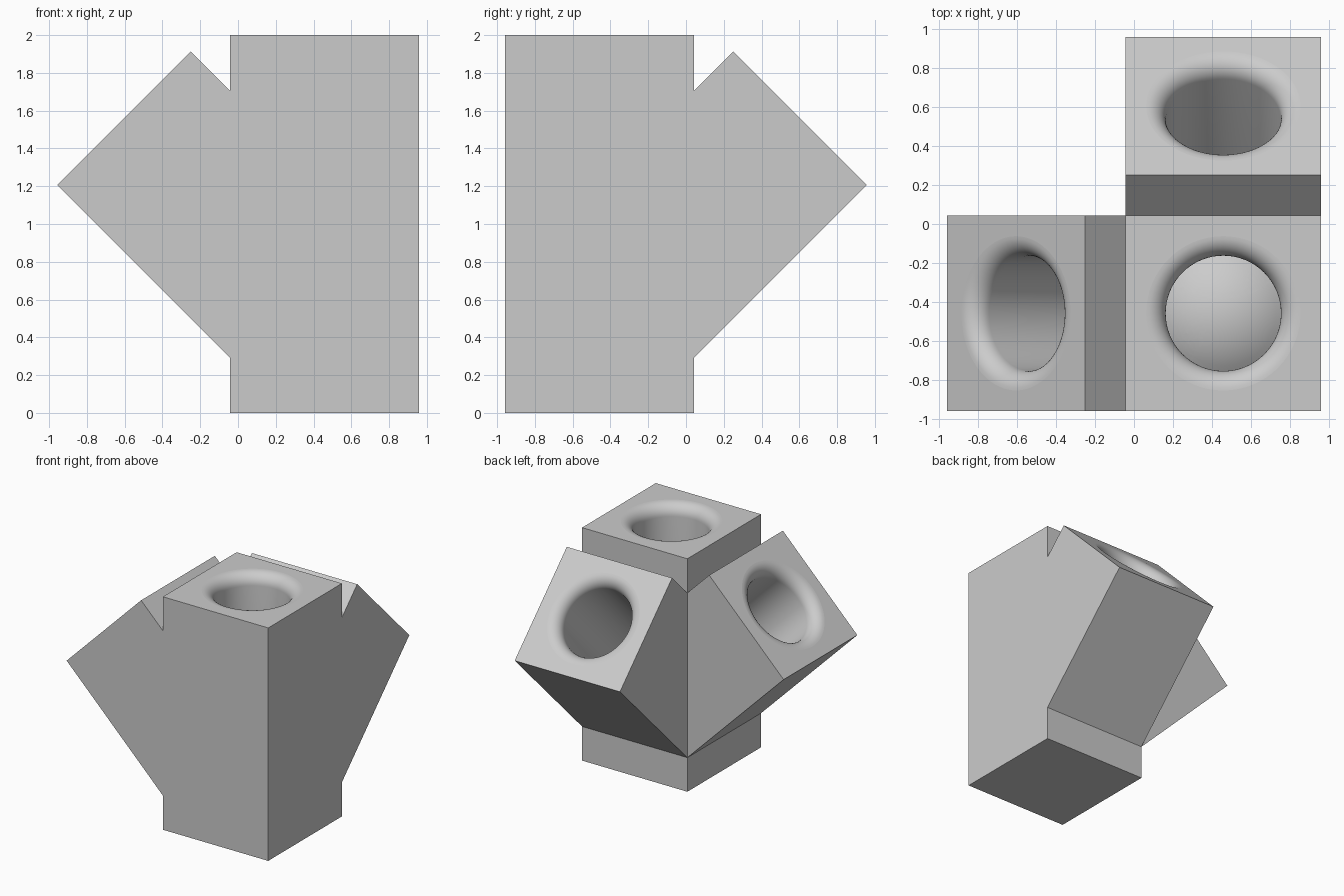
import bpy, bmesh, math
from mathutils import Matrix, Vector

if "Cube" in bpy.data.objects:
    bpy.data.objects.remove(bpy.data.objects["Cube"], do_unlink=True)

HUB = Vector((0.457, -0.457, 0.5))   # point where the three arm axes meet
REACH = 1.5                          # hub to arm mouth
BORE, FILLET, BALL = 0.295, 0.1, 0.5

grey = bpy.data.materials.new("plain_grey")
grey.use_nodes = True
colour = (0.6, 0.6, 0.6, 1)
grey.diffuse_color = colour
grey.node_tree.nodes["Principled BSDF"].inputs["Base Color"].default_value = colour


def make_object(name, bm, turn):
    bmesh.ops.recalc_face_normals(bm, faces=bm.faces)
    bm.transform(Matrix.Translation(HUB) @ turn)
    mesh = bpy.data.meshes.new(name)
    bm.to_mesh(mesh)
    bm.free()
    mesh.materials.append(grey)
    obj = bpy.data.objects.new(name, mesh)
    bpy.context.collection.objects.link(obj)
    return obj


def arm(name, turn, bottom):
    """Square bar from the bottom height up to the mouth, along its own z."""
    bm = bmesh.new()
    bmesh.ops.create_cube(bm, size=1)
    bmesh.ops.scale(bm, vec=(1, 1, REACH - bottom), verts=bm.verts)
    bmesh.ops.translate(bm, vec=(0, 0, (REACH + bottom) / 2), verts=bm.verts)
    return make_object(name, bm, turn)


def bore_cutter(name, turn, segments=64, steps=10):
    """Lathed bore with a rounded mouth and a domed floor."""
    wide = BORE + FILLET
    profile = [(0, REACH + 0.1), (wide, REACH + 0.1)]
    for i in range(steps + 1):
        a = math.pi / 2 * i / steps
        profile.append((wide - FILLET * math.sin(a), REACH - FILLET * (1 - math.cos(a))))
    rim = math.asin(BORE / BALL)
    for i in range(steps + 1):
        a = rim * (1 - i / steps)
        profile.append((BALL * math.sin(a), BALL * math.cos(a)))
    bm = bmesh.new()
    verts = [bm.verts.new((r, 0, z)) for r, z in profile]
    edges = [bm.edges.new(pair) for pair in zip(verts, verts[1:])]
    bmesh.ops.spin(bm, geom=verts + edges, cent=(0, 0, 0), axis=(0, 0, 1),
                   angle=math.tau, steps=segments, use_duplicate=False)
    bmesh.ops.remove_doubles(bm, verts=bm.verts, dist=0.0001)
    return make_object(name, bm, turn)


def combine(target, other, operation):
    other.hide_render = True
    mod = target.modifiers.new(operation.title(), "BOOLEAN")
    mod.operation, mod.solver, mod.object = operation, "EXACT", other
    bpy.context.view_layer.objects.active = target
    bpy.ops.object.modifier_apply(modifier=mod.name)
    bpy.data.objects.remove(other, do_unlink=True)


upright = Matrix.Identity(4)
lean_right = Matrix.Rotation(math.radians(-45), 4, "Y")
lean_back = Matrix.Rotation(math.radians(-45), 4, "X")

# Upright post with two leaning arms
body = arm("three_way_block", upright, -0.5)
for turn in (lean_right, lean_back):
    combine(body, arm("leaning_arm", turn, 0), "UNION")

# One bore in each mouth
for turn in (upright, lean_right, lean_back):
    combine(body, bore_cutter("bore_cutter", turn), "DIFFERENCE")

# Smooth bores, flat outer faces
bpy.ops.object.select_all(action="DESELECT")
body.select_set(True)
bpy.context.view_layer.objects.active = body
bpy.ops.object.shade_smooth_by_angle(angle=math.radians(30))
for face in body.data.polygons:
    if face.area > 0.08:
        face.use_smooth = False
